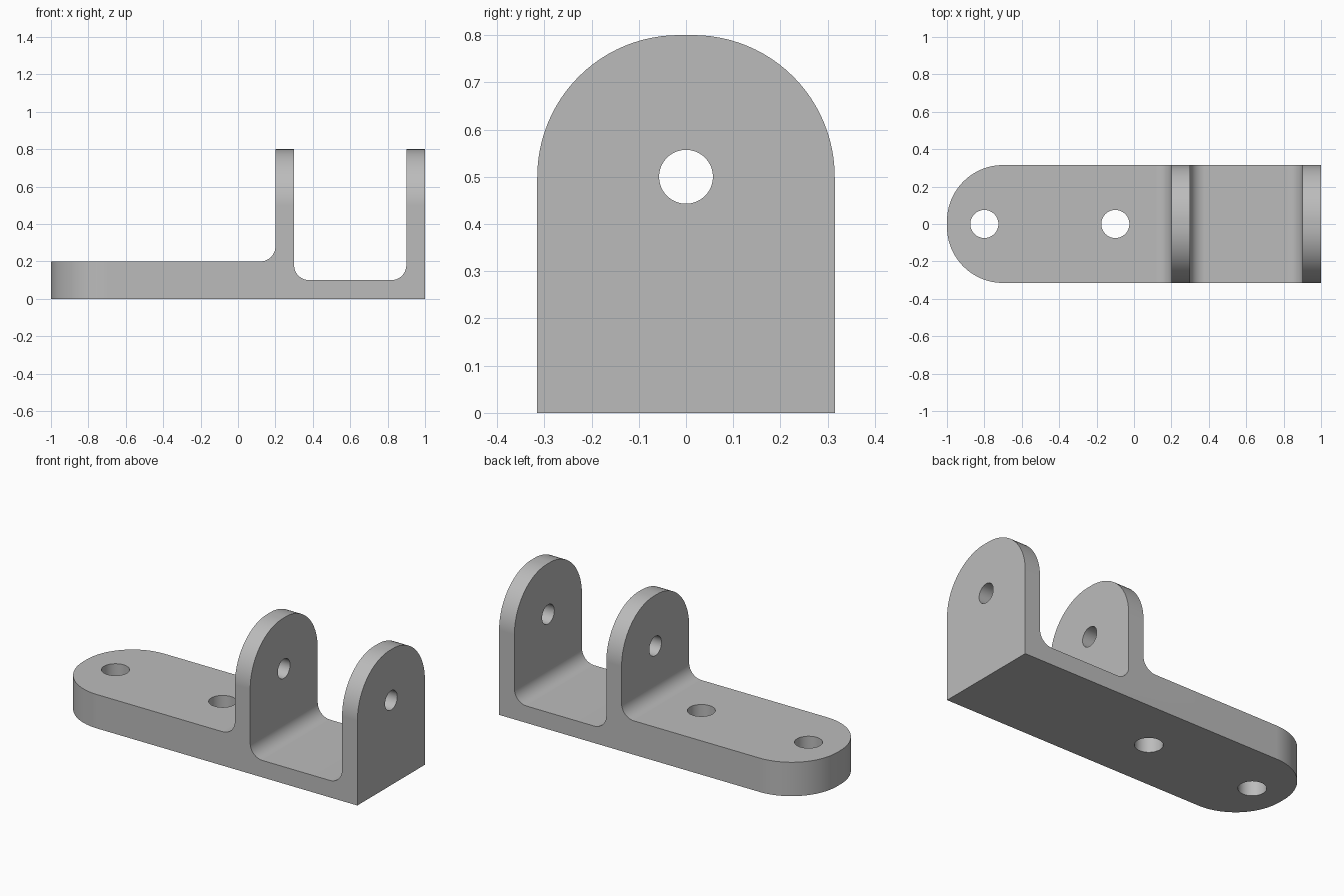
import bpy
import bmesh
from math import cos, sin, radians
from mathutils import Vector

if "Cube" in bpy.data.objects:
    bpy.data.objects.remove(bpy.data.objects["Cube"], do_unlink=True)

HALF_WIDTH = 0.315
ROUND = 0.3       # radius of the rounded ends
FILLET = 0.08     # radius of the inner corners
STEPS = 24

grey = bpy.data.materials.new("plain grey")
grey.use_nodes = True
grey.diffuse_color = (0.5, 0.5, 0.5, 1)
grey.node_tree.nodes["Principled BSDF"].inputs["Base Color"].default_value = (0.5, 0.5, 0.5, 1)


def arc(cx, cy, r, start, end, steps=STEPS):
    angles = [radians(start + (end - start) * i / steps) for i in range(steps + 1)]
    return [(cx + r * cos(a), cy + r * sin(a)) for a in angles]


def prism(name, outline, place, axis, low, high):
    """Extrude a 2D outline along an axis from low to high."""
    bm = bmesh.new()
    direction = Vector(axis)
    face = bm.faces.new([bm.verts.new(Vector(place(u, v)) + direction * low) for u, v in outline])
    moved = bmesh.ops.extrude_face_region(bm, geom=[face])["geom"]
    verts = [g for g in moved if isinstance(g, bmesh.types.BMVert)]
    bmesh.ops.translate(bm, verts=verts, vec=direction * (high - low))
    bmesh.ops.recalc_face_normals(bm, faces=bm.faces)
    mesh = bpy.data.meshes.new(name)
    bm.to_mesh(mesh)
    bm.free()
    mesh.materials.append(grey)
    obj = bpy.data.objects.new(name, mesh)
    bpy.context.collection.objects.link(obj)
    return obj


def carve(target, tool, operation):
    bpy.context.view_layer.objects.active = target
    mod = target.modifiers.new(operation, "BOOLEAN")
    mod.operation = operation
    mod.solver = "EXACT"
    mod.object = tool
    bpy.ops.object.modifier_apply(modifier=mod.name)
    bpy.data.objects.remove(tool, do_unlink=True)


def on_top(u, v):
    return (u, v, 0)


def on_end(u, v):
    return (0, u, v)


# Side profile: thick tongue, two upright ears, thin floor between them
profile = [(-1, 0), (1, 0), (1, 0.8), (0.9, 0.8)]
profile += arc(0.9 - FILLET, 0.1 + FILLET, FILLET, 0, -90, 12)
profile += arc(0.3 + FILLET, 0.1 + FILLET, FILLET, 270, 180, 12)
profile += [(0.3, 0.8), (0.2, 0.8)]
profile += arc(0.2 - FILLET, 0.2 + FILLET, FILLET, 0, -90, 12)
profile += [(-1, 0.2)]
bracket = prism("clevis_bracket", profile, lambda u, v: (u, 0, v), (0, 1, 0),
                -HALF_WIDTH, HALF_WIDTH)

# Rounded tongue end, seen from above
inset = HALF_WIDTH - ROUND
tongue = [(1.2, -0.5), (1.2, 0.5), (-0.7, 0.5), (-0.7, HALF_WIDTH)]
tongue += arc(-0.7, inset, ROUND, 90, 180)[1:]
tongue += arc(-0.7, -inset, ROUND, 180, 270)
tongue += [(-0.7, -0.5)]
carve(bracket, prism("tongue_outline", tongue, on_top, (0, 0, 1), -0.2, 1), "INTERSECT")

# Rounded ear tops, seen from the end
ear = [(-0.5, -0.2), (0.5, -0.2), (0.5, 0.5), (HALF_WIDTH, 0.5)]
ear += arc(inset, 0.5, ROUND, 0, 90)[1:]
ear += arc(-inset, 0.5, ROUND, 90, 180)
ear += [(-0.5, 0.5)]
carve(bracket, prism("ear_outline", ear, on_end, (1, 0, 0), -1.2, 1.2), "INTERSECT")

# Bolt holes through the tongue and a pin hole through both ears
for x in (-0.8, -0.1):
    hole = arc(x, 0, 0.075, 0, 360, 64)[:-1]
    carve(bracket, prism("bolt_hole", hole, on_top, (0, 0, 1), -0.2, 0.4), "DIFFERENCE")
pin = arc(0, 0.5, 0.057, 0, 360, 64)[:-1]
carve(bracket, prism("pin_hole", pin, on_end, (1, 0, 0), 0, 1.2), "DIFFERENCE")

# Smooth curves, crisp edges, flat faces kept flat
bpy.ops.object.select_all(action="DESELECT")
bracket.select_set(True)
bpy.context.view_layer.objects.active = bracket
bpy.ops.object.shade_smooth_by_angle(angle=radians(30))
weighted = bracket.modifiers.new("even shading", "WEIGHTED_NORMAL")
weighted.keep_sharp = True
